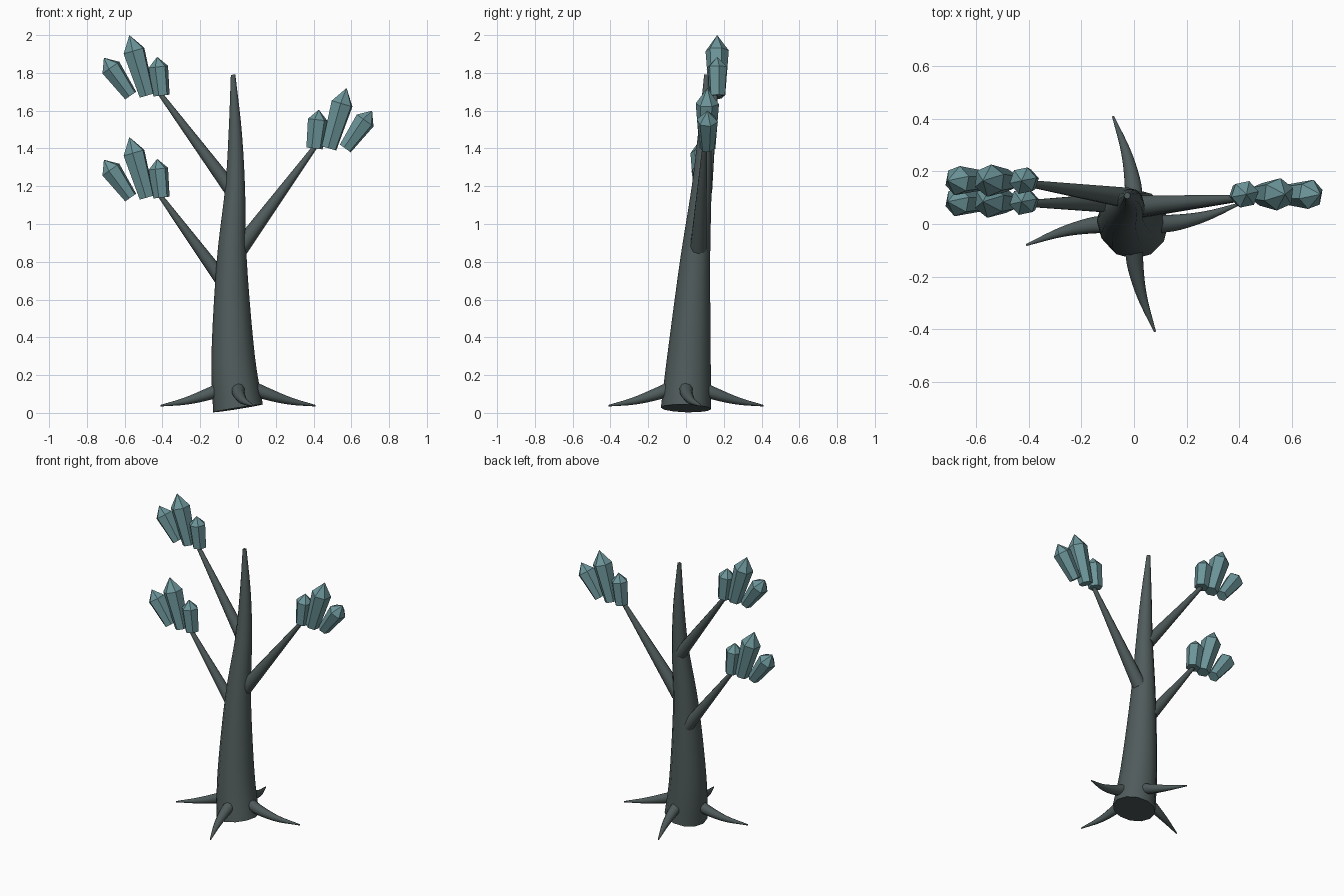
import bpy, bmesh, math
from mathutils import Vector, Matrix

if "Cube" in bpy.data.objects:
    bpy.data.objects.remove(bpy.data.objects["Cube"])


def material(name, color):
    m = bpy.data.materials.new(name)
    m.diffuse_color = (*color, 1)
    m.use_nodes = True
    m.node_tree.nodes["Principled BSDF"].inputs["Base Color"].default_value = m.diffuse_color
    return m


BARK = material("dark_bark", (0.08, 0.105, 0.105))
CRYSTAL = material("teal_crystal", (0.15, 0.30, 0.32))


def finish(name, bm, mat, smooth):
    bmesh.ops.recalc_face_normals(bm, faces=bm.faces)
    me = bpy.data.meshes.new(name)
    bm.to_mesh(me)
    bm.free()
    me.materials.append(mat)
    ob = bpy.data.objects.new(name, me)
    bpy.context.collection.objects.link(ob)
    if smooth:
        bpy.ops.object.select_all(action='DESELECT')
        ob.select_set(True)
        bpy.context.view_layer.objects.active = ob
        bpy.ops.object.shade_smooth_by_angle(angle=math.radians(40))
    return ob


def loft(bm, rings):
    """Join equal-sized rings of points and cap both ends."""
    rows = [[bm.verts.new(p) for p in r] for r in rings]
    n = len(rows[0])
    for a, b in zip(rows, rows[1:]):
        for i in range(n):
            j = (i + 1) % n
            bm.faces.new((a[i], a[j], b[j], b[i]))
    bm.faces.new(rows[0][::-1])
    bm.faces.new(rows[-1])


def spline(pts, steps):
    """Smooth path through (x, y, z, radius) points."""
    p = [Vector(q) for q in pts]
    p = [2 * p[0] - p[1]] + p + [2 * p[-1] - p[-2]]
    out = []
    for a, b, c, d in zip(p, p[1:], p[2:], p[3:]):
        for s in range(steps):
            t = s / steps
            out.append(0.5 * (2 * b + (c - a) * t + (2 * a - 5 * b + 4 * c - d) * t * t
                              + (3 * b - a - 3 * c + d) * t ** 3))
    return out + [p[-2]]


def tube(name, pts, sides=12, steps=5, start_dir=None):
    path = spline(pts, steps)
    pos = [q.to_3d() for q in path]
    up = Vector((0, 1, 0)) if abs((pos[-1] - pos[0]).normalized().y) < 0.8 else Vector((1, 0, 0))
    rings = []
    for i, c in enumerate(pos):
        t = (pos[min(i + 1, len(pos) - 1)] - pos[max(i - 1, 0)]).normalized()
        if i == 0 and start_dir:
            t = Vector(start_dir).normalized()
        u = up.cross(t).normalized()
        v = t.cross(u)
        rings.append([c + path[i].w * (u * math.cos(k * math.tau / sides) + v * math.sin(k * math.tau / sides))
                      for k in range(sides)])
    bm = bmesh.new()
    loft(bm, rings)
    return finish(name, bm, BARK, True)


# Leaning, tapering trunk
tube("trunk", [(0, 0, 0.024, 0.133), (-0.026, 0.016, 0.3, 0.115), (-0.033, 0.048, 0.8, 0.08),
               (-0.015, 0.083, 1.2, 0.052), (-0.015, 0.1, 1.5, 0.034), (-0.026, 0.108, 1.79, 0.012)],
     start_dir=(-0.16, 0.03, 1))

# Four curved roots around the base
for k in range(4):
    rot = Matrix.Rotation(k * math.pi / 2, 3, 'Z')
    pts = [(0.09, 0, 0.125, 0.037), (0.17, 0.007, 0.095, 0.031), (0.28, 0.032, 0.062, 0.019),
           (0.41, 0.08, 0.038, 0.004)]
    tube(f"root_{k + 1}", [(*(rot @ Vector(p[:3])), p[3]) for p in pts], sides=10, steps=4)

# Three straight branches
tube("branch_right", [(0.01, 0.065, 0.87, 0.045), (0.42, 0.1, 1.425, 0.012)], sides=10)
tube("branch_left_low", [(-0.07, 0.08, 0.685, 0.04), (-0.42, 0.078, 1.16, 0.012)], sides=10)
tube("branch_left_high", [(-0.03, 0.1, 1.175, 0.04), (-0.42, 0.157, 1.70, 0.012)], sides=10)


def crystal(name, base, tip, r0, r1, twist):
    """Six-sided shard, widening to a shoulder and ending in a point."""
    base, tip = Vector(base), Vector(tip)
    t = (tip - base).normalized()
    v = Vector((0, 1, 0))
    u = v.cross(t)

    def ring(c, r):
        return [c + r * (u * math.cos(a) + v * math.sin(a))
                for a in (twist + k * math.tau / 6 for k in range(6))]
    bm = bmesh.new()
    loft(bm, [ring(base, r0), ring(base.lerp(tip, 0.74), r1)])
    bm.faces.ensure_lookup_table()
    bmesh.ops.poke(bm, faces=[bm.faces[-1]])
    bm.verts.ensure_lookup_table()
    bm.verts[-1].co = tip
    finish(name, bm, CRYSTAL, False)


# Crystal clusters: base x, tip x, tip height, radii, twist (mirrored by side)
SHARDS = [("inner", 0.405, 0.428, 0.205, 0.044, 0.053, 0.2),
          ("middle", 0.482, 0.575, 0.32, 0.043, 0.062, 0.4),
          ("outer", 0.568, 0.71, 0.2, 0.037, 0.057, 0.3)]
for where, side, y, z in (("left_high", -1, 0.165, 1.68), ("left_low", -1, 0.085, 1.14),
                          ("right", 1, 0.113, 1.40)):
    for part, bx, tx, h, r0, r1, tw in SHARDS:
        crystal(f"crystal_{where}_{part}", (side * bx, y, z), (side * tx, y, z + h), r0, r1, tw)
